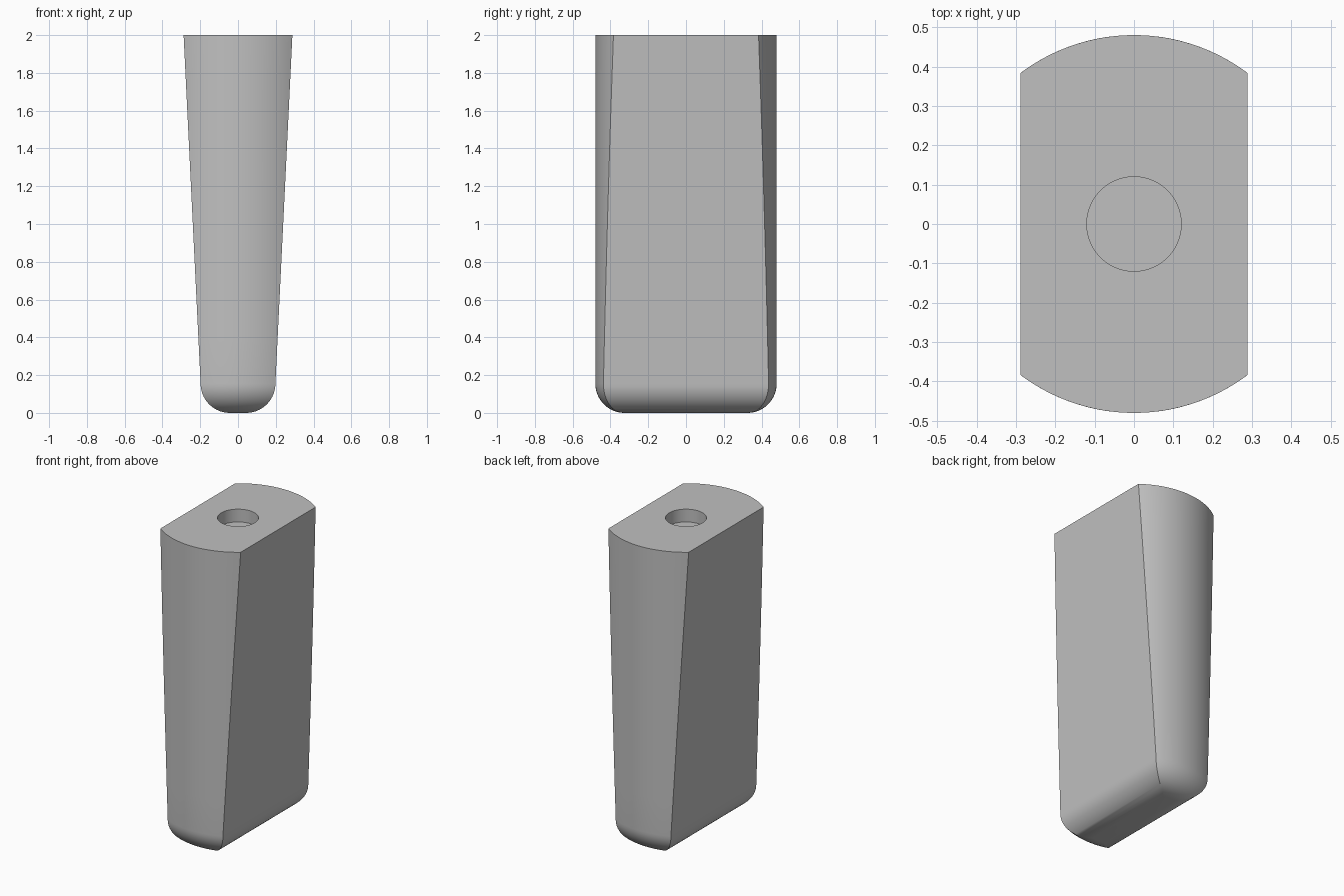
import bpy
import bmesh
from math import sin, cos, asin, pi

cube = bpy.data.objects.get("Cube")
if cube:
    bpy.data.objects.remove(cube)

RADIUS, HEIGHT = 0.48, 2.0       # round front and back
LOW, HIGH = 0.198, 0.288         # half width above the fillet and at the top
FILLET = 0.155
HOLE_R, HOLE_DEPTH = 0.12, 0.083
ARC, ROUND, RISE = 32, 14, 8     # segments along arc, fillet and body

grey = bpy.data.materials.new("plain grey")
grey.use_nodes = True
colour = (0.53, 0.53, 0.53, 1)
grey.diffuse_color = colour
grey.node_tree.nodes["Principled BSDF"].inputs["Base Color"].default_value = colour


def section(bm, r, w, z):
    """Circle of radius r cut flat at x = +w and x = -w."""
    a = asin(w / r)
    angles = [a * (2 * i / ARC - 1) for i in range(ARC + 1)]
    front = [(r * sin(t), -r * cos(t)) for t in angles]
    points = front + [(-x, -y) for x, y in front]
    return [bm.verts.new((x, y, z)) for x, y in points]


# Tapered body: rounded foot, then widening flats
bm = bmesh.new()
rings = []
for i in range(ROUND + 1):
    t = i / ROUND * pi / 2
    inset = FILLET * (1 - sin(t))
    rings.append(section(bm, RADIUS - inset, LOW - inset, FILLET * (1 - cos(t))))
for i in range(1, RISE + 1):
    f = i / RISE
    rings.append(section(bm, RADIUS, LOW + (HIGH - LOW) * f,
                         FILLET + (HEIGHT - FILLET) * f))
for a, b in zip(rings, rings[1:]):
    for i in range(len(a)):
        j = (i + 1) % len(a)
        bm.faces.new((a[i], a[j], b[j], b[i]))
bm.faces.new(rings[0][::-1])
bm.faces.new(rings[-1])
bmesh.ops.recalc_face_normals(bm, faces=bm.faces)
mesh = bpy.data.meshes.new("tapered_body")
bm.to_mesh(mesh)
bm.free()
body = bpy.data.objects.new("tapered_body", mesh)
bpy.context.collection.objects.link(body)
mesh.materials.append(grey)

# Shallow round socket in the top
bpy.ops.mesh.primitive_cylinder_add(vertices=64, radius=HOLE_R,
                                    depth=2 * HOLE_DEPTH, location=(0, 0, HEIGHT))
cutter = bpy.context.object
cutter.name = "socket_cutter"
cutter.hide_render = True
cutter.data.materials.append(grey)
cut = body.modifiers.new("socket", 'BOOLEAN')
cut.operation = 'DIFFERENCE'
cut.solver = 'EXACT'
cut.object = cutter

bpy.ops.object.select_all(action='DESELECT')
body.select_set(True)
bpy.context.view_layer.objects.active = body
bpy.ops.object.modifier_apply(modifier=cut.name)
bpy.data.objects.remove(cutter)
bpy.ops.object.shade_smooth_by_angle(angle=pi / 6)
